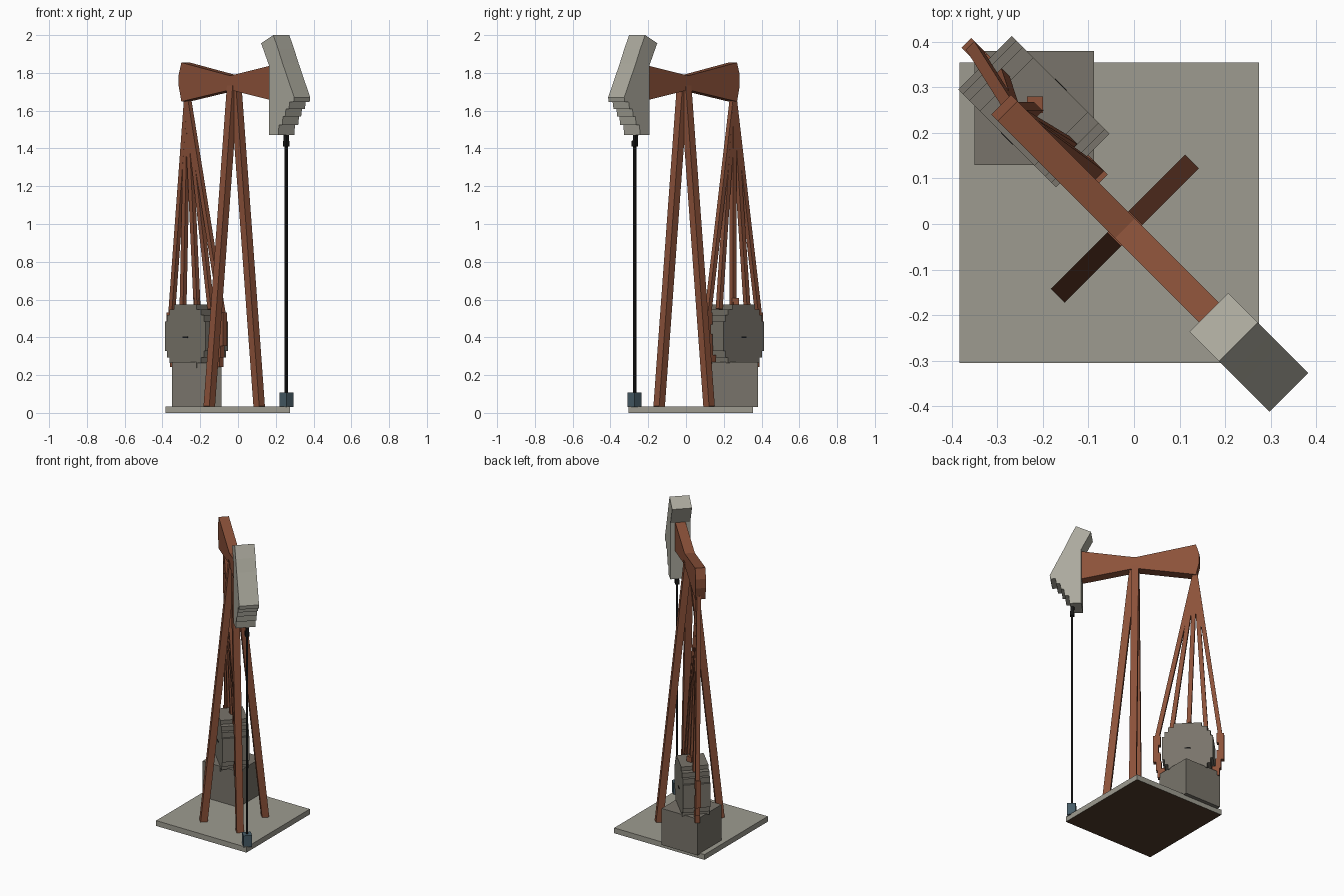
import bpy, bmesh, math
from mathutils import Vector

if "Cube" in bpy.data.objects:
    bpy.data.objects.remove(bpy.data.objects["Cube"])

S = math.sqrt(0.5)
U = Vector((S, -S, 0))    # along the walking beam, towards the head
V = Vector((S, S, 0))     # across the walking beam
Z = Vector((0, 0, 1))


def material(name, rgb):
    m = bpy.data.materials.new(name)
    m.diffuse_color = (*rgb, 1)
    m.use_nodes = True
    m.node_tree.nodes["Principled BSDF"].inputs["Base Color"].default_value = m.diffuse_color
    return m


RUST = material("rust_brown", (0.262, 0.084, 0.042))
PALE = material("pale_grey", (0.41, 0.40, 0.34))
CONCRETE = material("concrete_grey", (0.34, 0.33, 0.28))
STONE = material("dark_grey", (0.19, 0.175, 0.145))
EARTH = material("earth_brown", (0.08, 0.045, 0.025))
BLACK = material("black", (0.008, 0.008, 0.008))
STEEL = material("blue_steel", (0.065, 0.11, 0.14))


def at(u, v, z):
    return U * u + V * v + Z * z


def prism(name, points, extrude, mat):
    """Extrude a planar outline along a vector."""
    bm = bmesh.new()
    face = bm.faces.new([bm.verts.new(p) for p in points])
    new = bmesh.ops.extrude_face_region(bm, geom=[face])["geom"]
    bmesh.ops.translate(bm, vec=extrude, verts=[g for g in new if isinstance(g, bmesh.types.BMVert)])
    bmesh.ops.recalc_face_normals(bm, faces=bm.faces)
    mesh = bpy.data.meshes.new(name)
    bm.to_mesh(mesh)
    bm.free()
    mesh.materials.append(mat)
    ob = bpy.data.objects.new(name, mesh)
    bpy.context.collection.objects.link(ob)
    return ob


def box(name, lo, hi, mat):
    (a, b, c), (d, e, f) = lo, hi
    return prism(name, [(a, b, c), (d, b, c), (d, e, c), (a, e, c)], Z * (f - c), mat)


def side_profile(name, outline, v0, v1, mat):
    """Outline in (u, z), extruded across the beam from v0 to v1."""
    return prism(name, [at(u, v0, z) for u, z in outline], V * (v1 - v0), mat)


def bar(name, start, end, side, width, depth, mat):
    """Rectangular bar between two points."""
    other = (end - start).normalized().cross(side).normalized()
    a, b = side * width / 2, other * depth / 2
    return prism(name, [start + a + b, start - a + b, start - a - b, start + a - b], end - start, mat)


# ground slab with earth underside, and the gearbox block
base = box("base_slab", (-0.383, -0.305, 0), (0.275, 0.355, 0.035), CONCRETE)
base.data.materials.append(EARTH)
for p in base.data.polygons:
    p.material_index = 1 if p.normal.z < -0.5 else 0
box("gearbox_block", (-0.35, 0.13, 0.03), (-0.088, 0.38, 0.27), STONE)

# tripod legs meeting under the pivot
pivot = Vector((-0.02, -0.01, 0))
for name, out, side in (("left_leg", -V, U), ("right_leg", V, U), ("front_leg", U, V)):
    bar(name, pivot + out * 0.187 + Z * 0.033, pivot + out * 0.012 + Z * 1.73, side, 0.043, 0.043, RUST)

# bow-tie walking beam with a rounded tail
BV = -0.021
side_profile("walking_beam", [
    (-0.372, 1.855), (-0.392, 1.79), (-0.392, 1.73), (-0.372, 1.648),
    (-0.007, 1.71), (0.36, 1.645), (0.36, 1.85), (-0.007, 1.785)], BV - 0.031, BV + 0.031, RUST)

# curved head with a stepped underside
side_profile("beam_head", [
    (0.254, 1.957), (0.345, 2.0), (0.382, 1.925), (0.415, 1.85), (0.502, 1.67),
    (0.497, 1.645), (0.468, 1.645), (0.462, 1.61), (0.440, 1.61), (0.434, 1.57),
    (0.418, 1.57), (0.412, 1.525), (0.388, 1.525), (0.382, 1.47),
    (0.313, 1.47), (0.313, 1.84)], BV - 0.06, BV + 0.06, PALE)

# polished rod, its hook and the wellhead
RU, RV = 0.372, -0.011
bar("polished_rod", at(RU, RV, 0.09), at(RU, RV, 1.42), V, 0.012, 0.012, BLACK)
bar("rod_clamp", at(RU, RV, 1.41), at(RU, RV, 1.44), V, 0.024, 0.024, BLACK)
bar("rod_hook", at(RU, RV, 1.42), at(RU - 0.004, BV + 0.014, 1.48), U, 0.02, 0.018, BLACK)
bar("wellhead", at(RU + 0.002, RV, 0.03), at(RU + 0.002, RV, 0.107), V, 0.052, 0.052, STEEL)

# stepped counterweight drum, outline mirrored from one quadrant
CU, CV, CZ = -0.33, 0.019, 0.405
quad = [(0.152, 0.078), (0.138, 0.078), (0.138, 0.112), (0.118, 0.112),
        (0.118, 0.142), (0.085, 0.142), (0.085, 0.168)]
drum = []
for su, sz, step in ((1, 1, 1), (-1, 1, -1), (-1, -1, 1), (1, -1, -1)):
    drum += [(CU + su * u, CZ + sz * z) for u, z in quad[::step]]
side_profile("counterweight_drum", drum, CV - 0.083, CV + 0.083, STONE)
for name, v in (("front_axle_slot", CV - 0.085), ("back_axle_slot", CV + 0.083)):
    side_profile(name, [(CU + a * 0.018, CZ - 0.004 + b * 0.004) for a, b in
                        ((-1, -1), (1, -1), (1, 1), (-1, 1))], v, v + 0.002, BLACK)

# pitman rods fanning from the tail to the drum rim, with end blocks
top = at(-0.366, -0.012, 1.67)
for i, (du, z) in enumerate(((-0.19, 0.52), (-0.105, 0.55), (0, 0.57), (0.105, 0.55), (0.19, 0.52))):
    foot = at(CU + du, CV + 0.004, z)
    bar(f"pitman_rod_{i}", foot, top, V, 0.026, 0.026, RUST)
box("rim_block_top", (-0.235, 0.244, 0.55), (-0.2, 0.28, 0.607), RUST)

# crank blocks stepping down both sides of the drum
for s in (-1, 1):
    for j, (du, z) in enumerate(((0.19, 0.50), (0.196, 0.44), (0.19, 0.385), (0.178, 0.325), (0.163, 0.275))):
        p = at(CU + s * du, CV + 0.002, z)
        bar(f"crank_block_{'rear' if s < 0 else 'inner'}_{j}", p - Z * 0.032, p + Z * 0.032,
            V, 0.03, 0.032 if j % 2 else 0.044, RUST)
